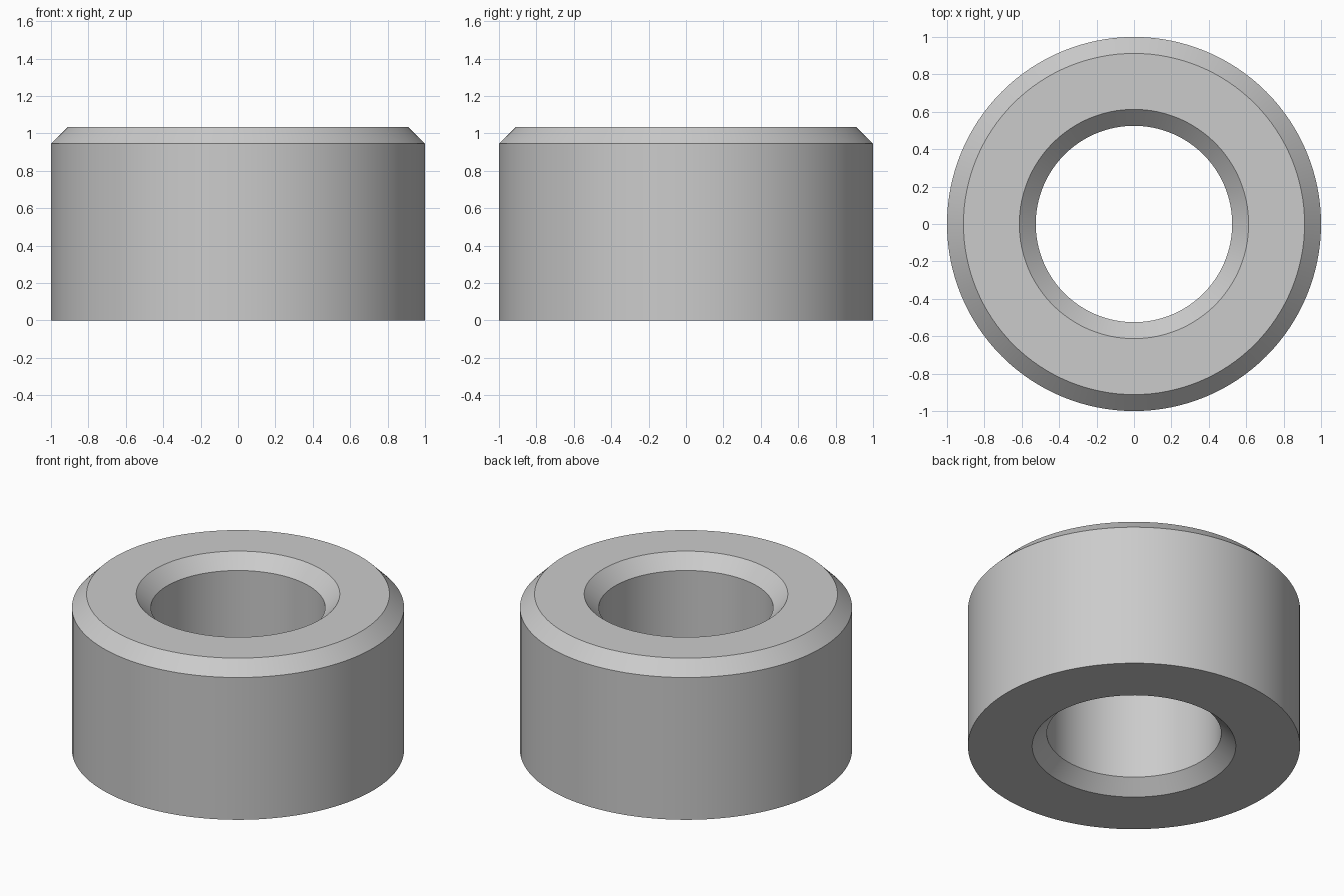
import bpy
import bmesh
import math

cube = bpy.data.objects.get("Cube")
if cube:
    bpy.data.objects.remove(cube, do_unlink=True)

HEIGHT = 1.033
OUTER = 1.0
BORE = 0.525
CHAMFER = 0.088
SEGMENTS = 128

# Plain grey metal
metal = bpy.data.materials.new("grey_metal")
metal.use_nodes = True
grey = (0.6, 0.6, 0.6, 1)
metal.diffuse_color = grey
metal.node_tree.nodes["Principled BSDF"].inputs["Base Color"].default_value = grey

# Cross-section (radius, height): square outer foot, other three corners chamfered
profile = [
    (OUTER, 0),
    (OUTER, HEIGHT - CHAMFER),
    (OUTER - CHAMFER, HEIGHT),
    (BORE + CHAMFER, HEIGHT),
    (BORE, HEIGHT - CHAMFER),
    (BORE, CHAMFER),
    (BORE + CHAMFER, 0),
]

# Spin the closed section around z
bm = bmesh.new()
verts = [bm.verts.new((r, 0, z)) for r, z in profile]
edges = [bm.edges.new((v, verts[i - 1])) for i, v in enumerate(verts)]
bmesh.ops.spin(bm, geom=verts + edges, cent=(0, 0, 0), axis=(0, 0, 1),
               angle=math.tau, steps=SEGMENTS, use_merge=True)
bmesh.ops.remove_doubles(bm, verts=bm.verts, dist=0.0001)
bmesh.ops.recalc_face_normals(bm, faces=bm.faces)

mesh = bpy.data.meshes.new("collar_ring")
bm.to_mesh(mesh)
bm.free()
mesh.materials.append(metal)

ring = bpy.data.objects.new("collar_ring", mesh)
bpy.context.collection.objects.link(ring)

# Smooth walls, crisp chamfer edges
bpy.ops.object.select_all(action="DESELECT")
ring.select_set(True)
bpy.context.view_layer.objects.active = ring
bpy.ops.object.shade_smooth_by_angle(angle=math.radians(30))
